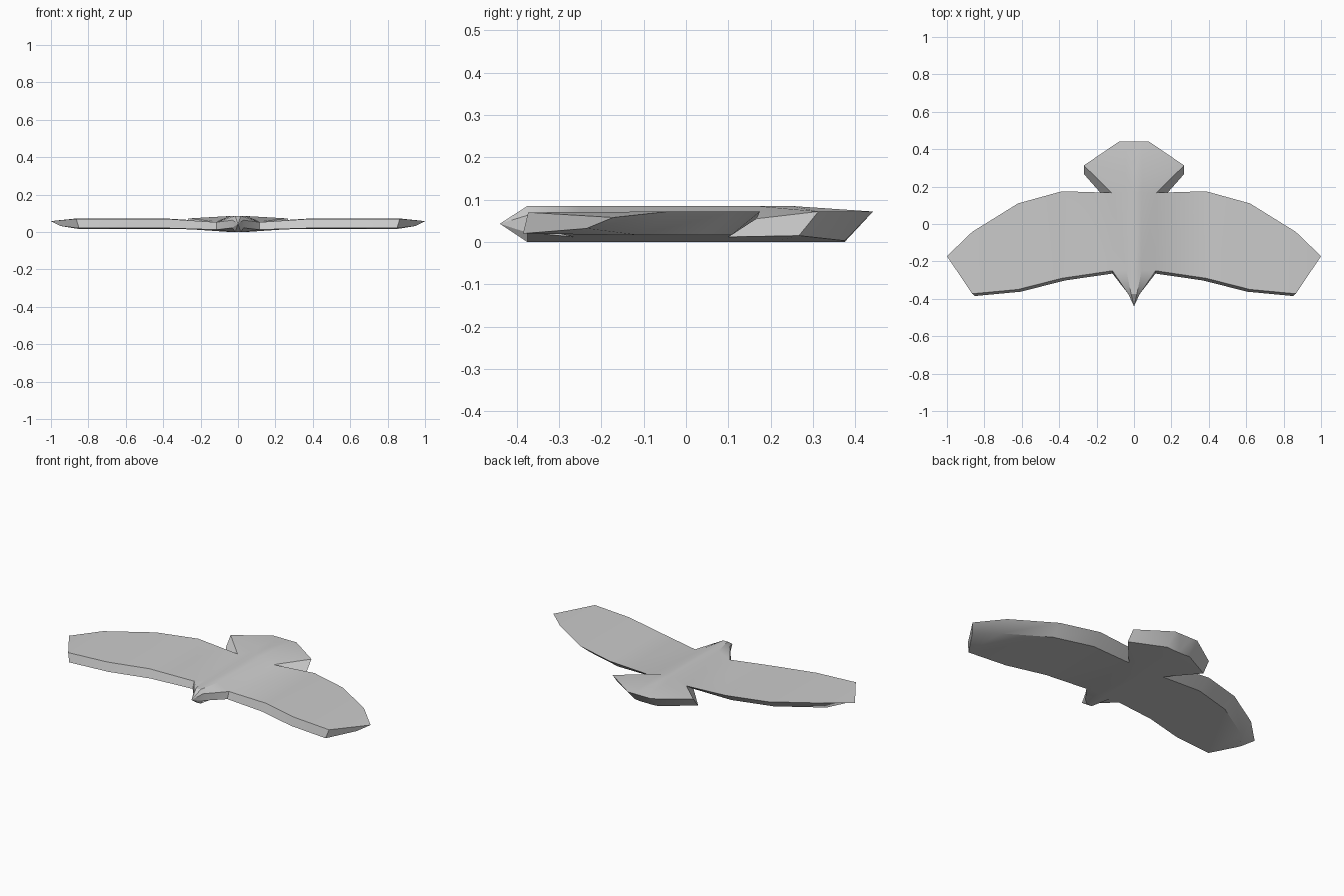
import bpy, bmesh

if "Cube" in bpy.data.objects:
    bpy.data.objects.remove(bpy.data.objects["Cube"])

bm = bmesh.new()


def quad_strip(a, b, side, skip=()):
    """Bridge two equal point rows, mirrored across x by side."""
    for i in range(len(a) - 1):
        if i in skip:
            continue
        pts = []
        for p in (a[i], a[i + 1], b[i + 1], b[i]):
            q = (p[0] * side, p[1], p[2])
            if q not in pts:
                pts.append(q)
        if len(pts) > 2:
            bm.faces.new([bm.verts.new(p) for p in pts])


def half_ring(t, w, y_mid, y_side, z_mid, z_side):
    """Half body section: top ridge, side edge, belly; pairs are (top, bottom)."""
    (yt, yb), (st, sb), (zt, zb), (ut, ub) = y_mid, y_side, z_mid, z_side
    return [(0, yt, zt), (t, yt, zt), (w, st, ut),
            (w, sb, ub), (t, yb, zb), (0, yb, zb)]


def wing_section(x, front, rear):
    """Closed wing section with an undercut trailing edge."""
    return [(x, front + 0.012, 0.07), (x, rear, 0.072), (x - 0.01, rear - 0.068, 0.016),
            (x - 0.015, front, 0.02), (x, front + 0.012, 0.07)]


# body and tail sections, front to back
beak = [(0, -0.44, 0.043)] * 6
neck = half_ring(0.015, 0.03, (-0.375, -0.375), (-0.375, -0.375), (0.085, 0), (0.063, 0.022))
shoulder = half_ring(0.04, 0.115, (-0.25, -0.25), (-0.25, -0.265), (0.085, 0), (0.052, 0.012))
hip = half_ring(0.04, 0.12, (0.167, 0.10), (0.167, 0.10), (0.085, 0), (0.055, 0.012))
tail_corner = half_ring(0.045, 0.268, (0.25, 0.2), (0.313, 0.267), (0.085, 0), (0.072, 0.015))
tail_end = half_ring(0.04, 0.078, (0.442, 0.375), (0.442, 0.375), (0.072, 0), (0.072, 0.003))
body = [beak, neck, shoulder, hip, tail_corner, tail_end]

# wing sections, root to tip
root = [shoulder[2], hip[2], hip[3], shoulder[3], shoulder[2]]
tip_top, tip_bottom = (1.0, -0.172, 0.058), (0.95, -0.235, 0.032)
wing = [root,
        wing_section(0.385, -0.302, 0.175),
        wing_section(0.62, -0.362, 0.11),
        wing_section(0.865, -0.385, -0.042),
        [tip_top, tip_top, tip_bottom, tip_bottom, tip_top]]

for side in (1, -1):
    for a, b in zip(body, body[1:]):
        # leave the flank open where the wing joins
        quad_strip(a, b, side, skip=(2,) if a is shoulder else ())
    for a, b in zip(wing, wing[1:]):
        quad_strip(a, b, side)
    # slanted rear face of the tail
    bm.faces.new([bm.verts.new((x * side, y, z)) for x, y, z in tail_end])

bmesh.ops.remove_doubles(bm, verts=bm.verts, dist=0.0005)
bmesh.ops.recalc_face_normals(bm, faces=bm.faces)
mesh = bpy.data.meshes.new("bird")
bm.to_mesh(mesh)
bm.free()
bird = bpy.data.objects.new("bird", mesh)
bpy.context.collection.objects.link(bird)

bpy.context.view_layer.objects.active = bird
bird.select_set(True)
bpy.ops.object.shade_smooth_by_angle(angle=0.52)
